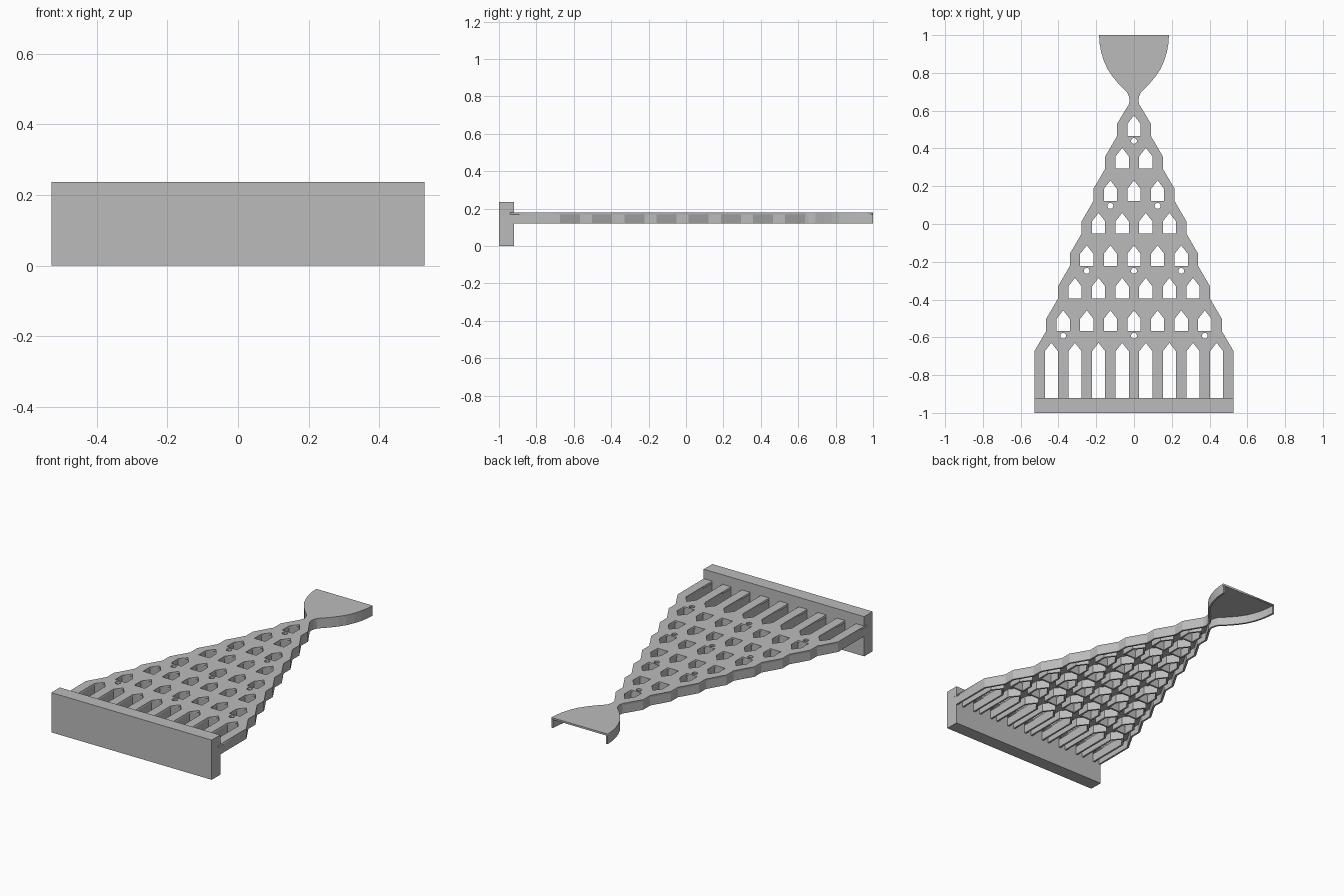
import bpy
import bmesh
import math

cube = bpy.data.objects.get("Cube")
if cube:
    bpy.data.objects.remove(cube)

PITCH, ROW = 0.125, 0.172        # spacing across and between rows
HOLE, RIM = 0.035, 0.0275        # half widths of an opening and a bar
Z0, Z1, SKIN = 0.12, 0.18, 0.011
BLOCK_Y = -0.92
ROWS = 8

grey = bpy.data.materials.new("light grey")
grey.use_nodes = True
colour = (0.5, 0.5, 0.5, 1)
grey.diffuse_color = colour
grey.node_tree.nodes["Principled BSDF"].inputs["Base Color"].default_value = colour


def row_y(k):
    return 0.465 - ROW * (k - 1)


def arch(cx, base, row_base):
    """Pointed opening, listed clockwise from its lower left corner."""
    s, a = row_base + 0.065, row_base + 0.11
    return [(cx - HOLE, base), (cx - HOLE, s), (cx, a), (cx + HOLE, s), (cx + HOLE, base)]


def centres(k):
    return [(i - (k - 1) / 2) * PITCH for i in range(k)]


def add_mesh(name, bm):
    me = bpy.data.meshes.new(name)
    bm.to_mesh(me)
    bm.free()
    me.materials.append(grey)
    ob = bpy.data.objects.new(name, me)
    bpy.context.collection.objects.link(ob)
    return ob


# Right edge from the flared mouth down the stepped side
edge = [(0.185, 1), (0.182, 0.955), (0.174, 0.91), (0.16, 0.865), (0.14, 0.82),
        (0.113, 0.78), (0.08, 0.74), (0.05, 0.71), (0.034, 0.693), (0.027, 0.675),
        (0.023, 0.655), (0.0265, 0.635)]
for k in range(1, ROWS + 1):
    half = k * PITCH / 2 + RIM
    base = row_y(k) if k < ROWS else BLOCK_Y - 0.02
    edge += [(half, row_y(k) + 0.065), (half, base)]

# Whole outline: left side down, around the slots, right side up
outline = [(-x, y) for x, y in edge]
for cx in centres(ROWS):
    outline += arch(cx, BLOCK_Y - 0.02, row_y(ROWS))
outline += edge[::-1]

holes = [arch(cx, row_y(k), row_y(k)) for k in range(1, ROWS) for cx in centres(k)]

# Small round vents under every second row
vents = []
for k, xs in ((1, [0]), (3, [-1, 1]), (5, [-2, 0, 2]), (7, [-3, 0, 3])):
    for i in xs:
        vents.append([(i * PITCH + 0.0155 * math.cos(t * math.tau / 20),
                       row_y(k) - 0.025 - 0.0155 * math.sin(t * math.tau / 20))
                      for t in range(20)])

# Thin top plate with all openings
curve = bpy.data.curves.new("top_plate", "CURVE")
curve.dimensions = "2D"
curve.fill_mode = "BOTH"
curve.extrude = SKIN / 2
for loop in [outline] + holes + vents:
    sp = curve.splines.new("POLY")
    sp.points.add(len(loop) - 1)
    for p, (x, y) in zip(sp.points, loop):
        p.co = (x, y, 0, 1)
    sp.use_cyclic_u = True
curve.materials.append(grey)
plate = bpy.data.objects.new("top_plate", curve)
plate.location.z = Z1 - SKIN / 2
bpy.context.collection.objects.link(plate)
bpy.ops.object.select_all(action="DESELECT")
plate.select_set(True)
bpy.context.view_layer.objects.active = plate
bpy.ops.object.convert(target="MESH")

# Channel walls hanging below the plate, open at the mouth
bm = bmesh.new()
for loop, closed in [(outline, False)] + [(h, True) for h in holes]:
    low = [bm.verts.new((x, y, Z0)) for x, y in loop]
    top = [bm.verts.new((x, y, Z1 - SKIN)) for x, y in loop]
    n = len(loop)
    for i in range(n if closed else n - 1):
        j = (i + 1) % n
        bm.faces.new((low[i], low[j], top[j], top[i]))
walls = add_mesh("channel_walls", bm)
solid = walls.modifiers.new("thickness", "SOLIDIFY")
solid.thickness = SKIN
solid.offset = -1
solid.use_even_offset = True

# Solid front bar
bm = bmesh.new()
bmesh.ops.create_cube(bm, size=1)
bmesh.ops.scale(bm, vec=(1.055, 0.08, 0.236), verts=bm.verts)
bmesh.ops.translate(bm, vec=(0, -0.96, 0.118), verts=bm.verts)
add_mesh("front_bar", bm)
